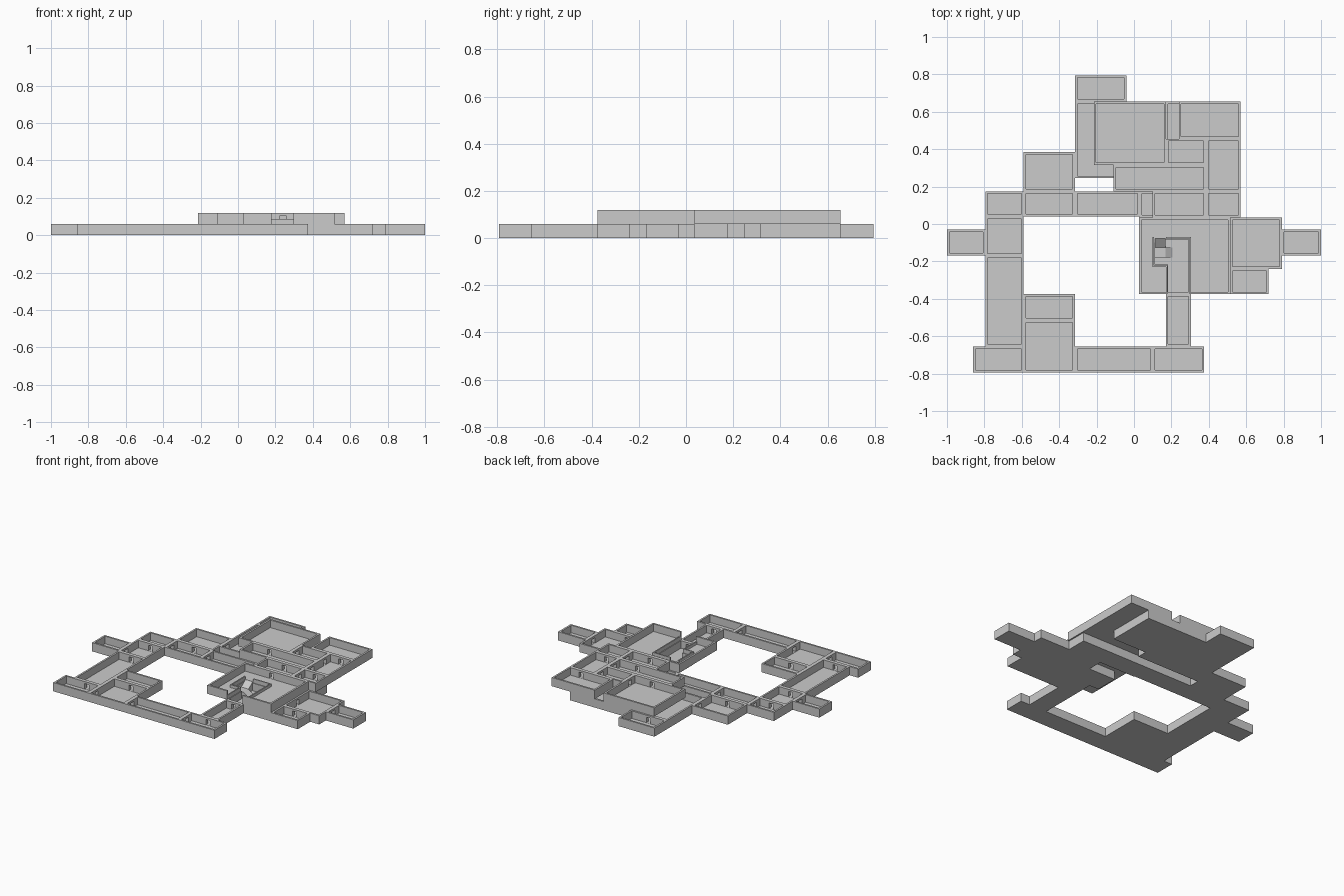
import bpy, bmesh

if "Cube" in bpy.data.objects:
    bpy.data.objects.remove(bpy.data.objects["Cube"])

H = 0.06        # storey height
WALL = 0.0125   # wall thickness of a single room
FLOOR = 0.008


def rect(x0, y0, x1, y1):
    return [(x0, y0), (x1, y0), (x1, y1), (x0, y1)]


def finish(bm, name):
    bmesh.ops.recalc_face_normals(bm, faces=bm.faces)
    me = bpy.data.meshes.new(name)
    bm.to_mesh(me)
    bm.free()
    ob = bpy.data.objects.new(name, me)
    bpy.context.collection.objects.link(ob)
    return ob


def prism(bm, pts, z0, z1):
    """Extrude an outline upwards; returns the top face."""
    face = bm.faces.new([bm.verts.new((x, y, z0)) for x, y in pts])
    if face.normal.z < 0:
        face.normal_flip()
    ext = bmesh.ops.extrude_face_region(bm, geom=[face], use_keep_orig=True)["geom"]
    verts = [g for g in ext if isinstance(g, bmesh.types.BMVert)]
    bmesh.ops.translate(bm, verts=verts, vec=(0, 0, z1 - z0))
    bmesh.ops.recalc_face_normals(bm, faces=bm.faces)
    return [g for g in ext if isinstance(g, bmesh.types.BMFace)][0]


def solid(name, pts, z0, z1):
    bm = bmesh.new()
    prism(bm, pts, z0, z1)
    return finish(bm, name)


def room(name, pts, z):
    """Open-topped tray: floor with walls all round."""
    bm = bmesh.new()
    top = prism(bm, pts, z, z + H)
    bmesh.ops.inset_individual(bm, faces=[top], thickness=WALL, use_even_offset=True)
    ext = bmesh.ops.extrude_face_region(bm, geom=[top])["geom"]
    if top.is_valid:
        bm.faces.remove(top)
    verts = [g for g in ext if isinstance(g, bmesh.types.BMVert)]
    bmesh.ops.translate(bm, verts=verts, vec=(0, 0, FLOOR - H))
    return finish(bm, name)


def cut(ob, cutter):
    mod = ob.modifiers.new("cut", 'BOOLEAN')
    mod.operation = 'DIFFERENCE'
    mod.solver = 'EXACT'
    mod.object = cutter
    bpy.context.view_layer.objects.active = ob
    bpy.ops.object.modifier_apply(modifier=mod.name)


def door_cutter(spots, z):
    bm = bmesh.new()
    for x, y in spots:
        prism(bm, rect(x - .016, y - .016, x + .016, y + .016), z + FLOOR + .001, z + .046)
    return finish(bm, "door_cutter")


# stairwell outline shared by both storeys
WELL = [(.17, -.375), (.305, -.375), (.305, -.07), (.1, -.07), (.1, -.23), (.17, -.23)]

lower = {
    "west_alcove": rect(-1, -.168, -.795, -.03),
    "northwest_room": rect(-.795, .04, -.59, .175),
    "west_room": rect(-.795, -.17, -.59, .04),
    "west_hall": rect(-.795, -.655, -.59, -.17),
    "southwest_room": rect(-.86, -.793, -.59, -.655),
    "courtyard_room": rect(-.59, -.793, -.315, -.515),
    "courtyard_store": rect(-.59, -.515, -.315, -.375),
    "south_hall": rect(-.315, -.793, .1, -.655),
    "southeast_room": rect(.1, -.793, .375, -.655),
    "south_corridor": rect(.17, -.655, .305, -.375),
    "north_passage": rect(-.59, .04, -.315, .175),
    "north_chamber": rect(-.59, .175, -.315, .385),
    "middle_passage": rect(-.315, .04, .03, .175),
    "east_passage": rect(.03, .035, .56, .175),
    "long_chamber": rect(-.315, .245, .17, .655),
    "back_chamber": rect(.17, .315, .43, .655),
    "back_alcove": rect(-.315, .655, -.04, .795),
    "east_room": rect(.515, -.24, .79, .035),
    "east_store": rect(.515, -.375, .72, -.24),
    "east_alcove": rect(.79, -.168, 1, -.03),
    "side_cellar": rect(.305, -.375, .515, .035),
    "stair_cellar": WELL,
}
upper = {
    "upper_great_room": rect(-.215, .315, .172, .655),
    "upper_back_room": rect(.24, .455, .57, .655),
    "upper_small_room": rect(.172, .315, .385, .455),
    "upper_east_room": rect(.385, .175, .57, .455),
    "upper_corridor": rect(-.11, .175, .385, .315),
    "upper_passage": rect(.1, .035, .385, .175),
    "upper_corner_room": rect(.385, .035, .57, .175),
    "upper_stair_room": rect(.027, -.375, .515, .035),
}
lower_doors = [(-.795, -.1), (-.69, .04), (-.69, -.17), (-.69, -.655), (-.59, .108),
               (-.59, -.72), (-.45, -.515), (-.315, -.72), (.1, -.72), (.238, -.655),
               (.238, -.375), (-.45, .175), (-.315, .108), (.03, .108), (-.18, .655),
               (.17, .48), (.79, -.1), (.61, -.24), (.515, -.1), (-.315, .315)]
upper_doors = [(.172, .385), (.385, .385), (.477, .175), (.385, .245), (.385, .108),
               (.24, .175), (.24, .035), (.477, .455), (.03, .315)]

# rooms of both storeys with their doorways
built = {}
for rooms, doors, z in ((lower, lower_doors, 0), (upper, upper_doors, H)):
    cutter = door_cutter(doors, z)
    for name, pts in rooms.items():
        built[name] = room(name, pts, z)
        cut(built[name], cutter)
    bpy.data.objects.remove(cutter)

# opening in the upper floor above the stairs
opening = [(.178, -.4), (.297, -.4), (.297, -.078), (.108, -.078), (.108, -.222), (.178, -.222)]
cutter = solid("well_cutter", opening, .05, .14)
cut(built["upper_stair_room"], cutter)
bpy.data.objects.remove(cutter)

# low parapets round the stairwell
T = .004
for i, (a, b) in enumerate([((.301, -.365), (.301, -.074)), ((.175, -.074), (.301, -.074)),
                            ((.104, -.226), (.104, -.074)), ((.104, -.226), (.174, -.226)),
                            ((.174, -.365), (.174, -.226))]):
    solid(f"parapet_{i}", rect(a[0] - T, a[1] - T, b[0] + T, b[1] + T), H, .088)

# stairs: short ramp, landing, then a steep ramp to the upper floor
landing_z = .034
solid("stair_landing", rect(.112, -.18, .168, -.125), FLOOR, landing_z)
ramp = solid("lower_ramp", rect(.168, -.18, .205, -.125), FLOOR, landing_z)
for v in ramp.data.vertices:
    if v.co.x > .2 and v.co.z > .03:
        v.co.z = FLOOR + .002
ramp = solid("upper_ramp", rect(.112, -.125, .168, -.077), FLOOR, H + FLOOR)
for v in ramp.data.vertices:
    if v.co.y < -.12 and v.co.z > .03:
        v.co.z = landing_z
